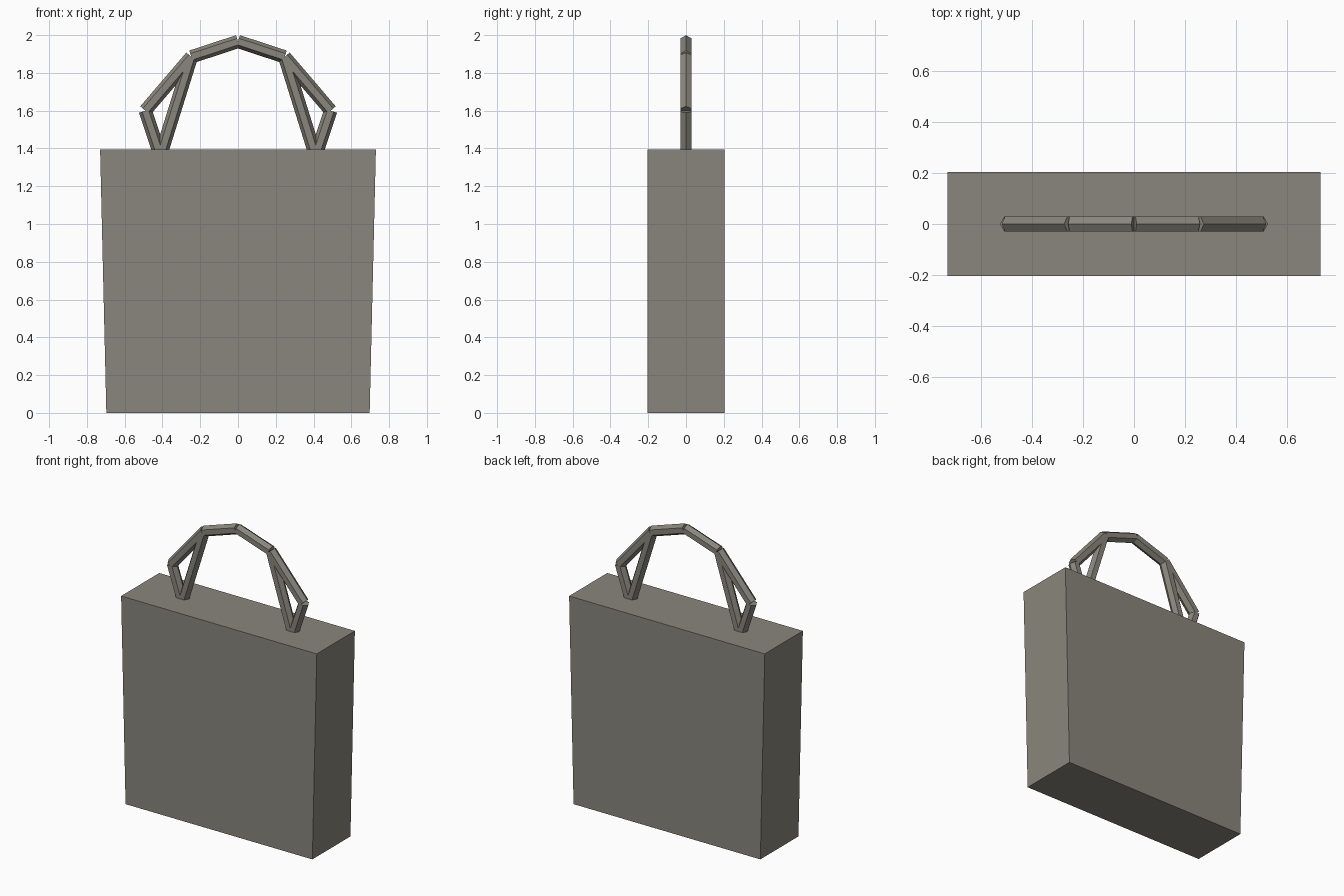
import bpy, bmesh
from math import sin, cos, pi
from mathutils import Vector

if "Cube" in bpy.data.objects:
    bpy.data.objects.remove(bpy.data.objects["Cube"])

mat = bpy.data.materials.new("taupe")
mat.diffuse_color = (0.25, 0.24, 0.20, 1)
mat.use_nodes = True
mat.node_tree.nodes["Principled BSDF"].inputs["Base Color"].default_value = mat.diffuse_color


def make_object(name, bm):
    bmesh.ops.recalc_face_normals(bm, faces=bm.faces)
    mesh = bpy.data.meshes.new(name)
    bm.to_mesh(mesh)
    bm.free()
    mesh.materials.append(mat)
    obj = bpy.data.objects.new(name, mesh)
    bpy.context.collection.objects.link(obj)
    return obj


def strut(name, start, end, radius=0.035):
    """Six-sided bar between two (x, z) points, one edge lying in the y = 0 plane."""
    a, b = (Vector((p[0], 0, p[1])) for p in (start, end))
    d = (b - a).normalized()
    side = Vector((0, 1, 0))
    up = d.cross(side)
    bm = bmesh.new()
    rings = []
    for centre in (a, b):
        rings.append([bm.verts.new(centre + radius * (up * cos(i * pi / 3) + side * sin(i * pi / 3)))
                      for i in range(6)])
        bm.faces.new(rings[-1])
    for i in range(6):
        j = (i + 1) % 6
        bm.faces.new((rings[0][i], rings[0][j], rings[1][j], rings[1][i]))
    return make_object(name, bm)


# Bag body: a box slightly wider at the top
bm = bmesh.new()
bmesh.ops.create_cube(bm, size=1)
for v in bm.verts:
    top = v.co.z > 0
    v.co = ((1 if v.co.x > 0 else -1) * (0.73 if top else 0.697),
            v.co.y * 0.406,
            1.395 if top else 0)
make_object("bag_body", bm)

# Handle: arched outer bars plus one inner brace, repeated on both sides
foot, elbow, shoulder, crown = (0.411, 1.36), (0.491, 1.60), (0.247, 1.885), (0, 1.966)
bars = {"handle_foot": (foot, elbow),
        "handle_side": (elbow, shoulder),
        "handle_top": (shoulder, crown),
        "handle_brace": (foot, shoulder)}
for label, sign in (("right", 1), ("left", -1)):
    for name, (p, q) in bars.items():
        strut(f"{name}_{label}", (sign * p[0], p[1]), (sign * q[0], q[1]))
